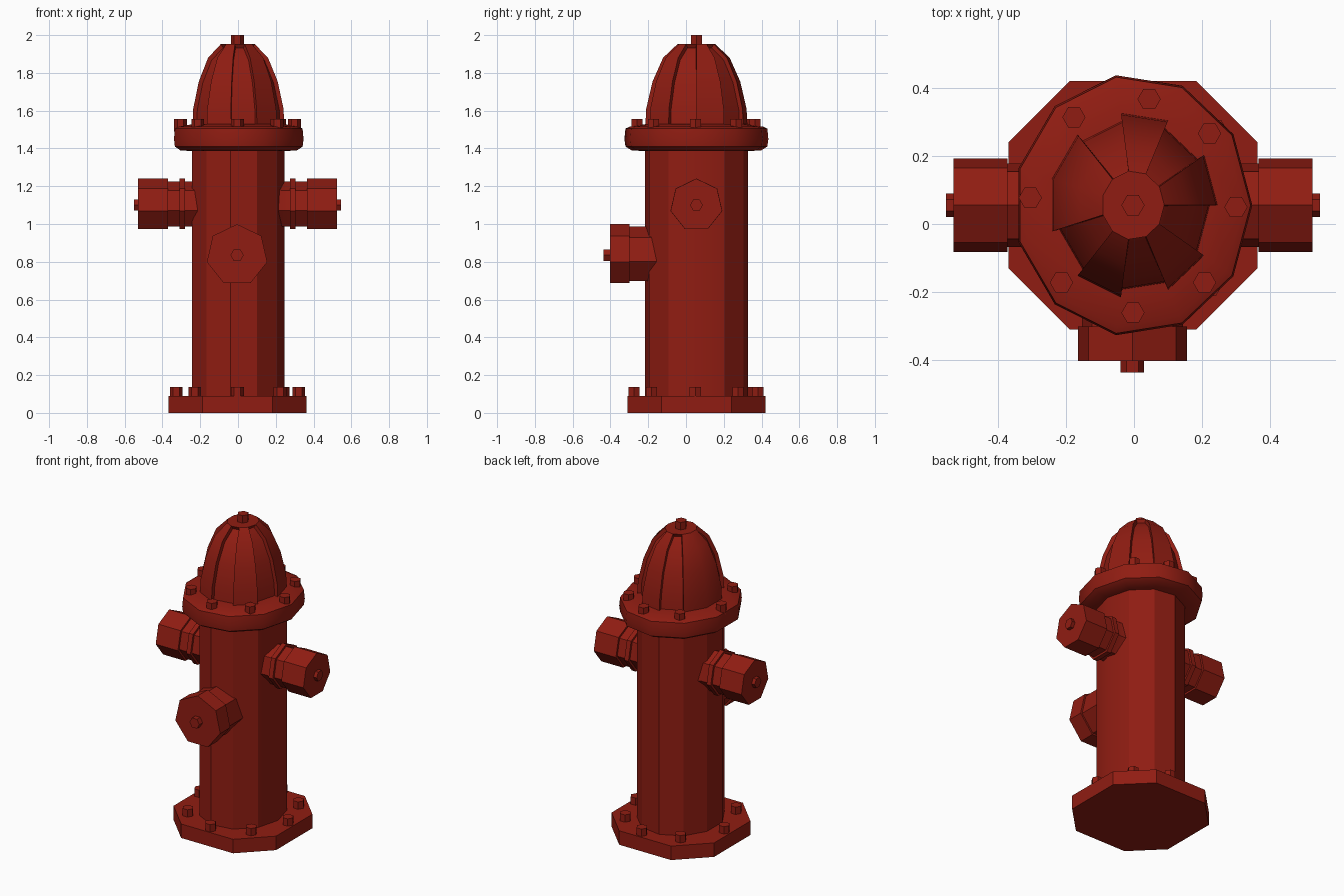
import bpy, bmesh
from math import sin, cos, pi, radians
from mathutils import Matrix

if "Cube" in bpy.data.objects:
    bpy.data.objects.remove(bpy.data.objects["Cube"])

CX, CY = -0.003, 0.055
red = bpy.data.materials.new("red_paint")
red.diffuse_color = (0.28, 0.012, 0.006, 1)
red.use_nodes = True
red.node_tree.nodes["Principled BSDF"].inputs["Base Color"].default_value = red.diffuse_color


def lathe(bm, profile, n, sx=1.0, sy=1.0, start=0.0, matrix=Matrix()):
    """Capped n-sided solid from (radius, height) pairs; returns rows of side faces."""
    rings = []
    for r, z in profile:
        rings.append([bm.verts.new(matrix @ Matrix.Translation((
            r * sx * cos(start + 2 * pi * k / n),
            r * sy * sin(start + 2 * pi * k / n), z)).translation) for k in range(n)])
    rows = []
    for a, b in zip(rings, rings[1:]):
        rows.append([bm.faces.new((a[k], a[(k + 1) % n], b[(k + 1) % n], b[k]))
                     for k in range(n)])
    bm.faces.new(rings[0][::-1])
    bm.faces.new(rings[-1])
    return rows


def finish(name, bm, angle=30):
    bmesh.ops.recalc_face_normals(bm, faces=bm.faces)
    me = bpy.data.meshes.new(name)
    bm.to_mesh(me)
    bm.free()
    ob = bpy.data.objects.new(name, me)
    bpy.context.collection.objects.link(ob)
    me.materials.append(red)
    bpy.ops.object.select_all(action='DESELECT')
    ob.select_set(True)
    bpy.context.view_layer.objects.active = ob
    bpy.ops.object.shade_smooth_by_angle(angle=radians(angle))
    return ob


AXIS = Matrix.Translation((CX, CY, 0))

# Octagonal base plate (slightly uneven octagon)
bm = bmesh.new()
a, b = 0.365, 0.185
pts = [(a, -b), (a, b), (b, a), (-b, a), (-a, b), (-a, -b), (-b, -a), (b, -a)]
bottom = bm.faces.new([bm.verts.new((x + CX, y + CY, 0)) for x, y in pts])
ext = bmesh.ops.extrude_face_region(bm, geom=[bottom], use_keep_orig=True)
bmesh.ops.translate(bm, vec=(0, 0, 0.09),
                    verts=[g for g in ext["geom"] if isinstance(g, bmesh.types.BMVert)])
finish("base_plate", bm)

# Eleven-sided barrel
bm = bmesh.new()
lathe(bm, [(0.25, 0.05), (0.25, 1.42)], 11, 1, 1.1, matrix=AXIS)
finish("barrel", bm)

# Rounded flange under the bonnet
bm = bmesh.new()
lathe(bm, [(0.24, 1.385), (0.315, 1.39), (0.345, 1.41), (0.35, 1.45),
           (0.345, 1.505), (0.325, 1.515), (0.24, 1.53)], 11, 1, 1.1, matrix=AXIS)
finish("flange", bm, 40)

# Bonnet dome with five sunken panels
bm = bmesh.new()
rows = lathe(bm, [(0.249, 1.5), (0.244, 1.61), (0.213, 1.755), (0.162, 1.88), (0.092, 1.952)],
             11, 1, 1.1, matrix=AXIS)
bmesh.ops.recalc_face_normals(bm, faces=bm.faces)
panels = [row[k] for row in rows for k in (1, 3, 6, 8, 10)]
bmesh.ops.inset_region(bm, faces=panels, thickness=0.006, depth=-0.022,
                       use_even_offset=True, use_boundary=True)
finish("bonnet", bm, 35)

# Operating nut on top
bm = bmesh.new()
lathe(bm, [(0.034, 1.93), (0.034, 2.0)], 6, matrix=AXIS)
finish("top_nut", bm)

# Hex bolts on flange and base plate
bolt_angles = (81, 42, -1, -46, -90, -134, 176, 125)
for name, rx, ry, z0, z1 in (("flange_bolts", 0.302, 0.315, 1.49, 1.555),
                             ("base_bolts", 0.325, 0.33, 0.08, 0.137)):
    bm = bmesh.new()
    for deg in bolt_angles:
        t = radians(deg)
        pos = Matrix.Translation((CX + rx * cos(t), CY + ry * sin(t), 0))
        lathe(bm, [(0.034, z0), (0.034, z1)], 6, matrix=pos)
    finish(name, bm)

# Side outlets, mirrored left and right (seven-sided, one corner up)
for name, s in (("right", 1), ("left", -1)):
    # local x -> y, local y -> up, local z -> outward along x
    m = Matrix(((0, 0, s, CX), (1, 0, 0, CY), (0, 1, 0, 1.1), (0, 0, 0, 1)))
    bm = bmesh.new()
    lathe(bm, [(0.14, 0.18), (0.126, 0.23), (0.126, 0.278), (0.141, 0.278), (0.141, 0.308),
               (0.126, 0.308), (0.126, 0.368), (0.14, 0.368), (0.14, 0.526)],
          7, start=pi / 2, matrix=m)
    finish(name + "_outlet", bm)
    bm = bmesh.new()
    lathe(bm, [(0.034, 0.51), (0.034, 0.548)], 6, matrix=m)
    finish(name + "_outlet_nut", bm)

# Large front outlet
m = Matrix(((1, 0, 0, CX - 0.002), (0, 0, -1, 0), (0, 1, 0, 0.835), (0, 0, 0, 1)))
bm = bmesh.new()
lathe(bm, [(0.152, 0.12), (0.152, 0.3), (0.164, 0.3), (0.164, 0.402)],
      7, start=pi / 2, matrix=m)
finish("front_outlet", bm)
bm = bmesh.new()
lathe(bm, [(0.035, 0.39), (0.035, 0.436)], 6, matrix=m)
finish("front_outlet_nut", bm)
